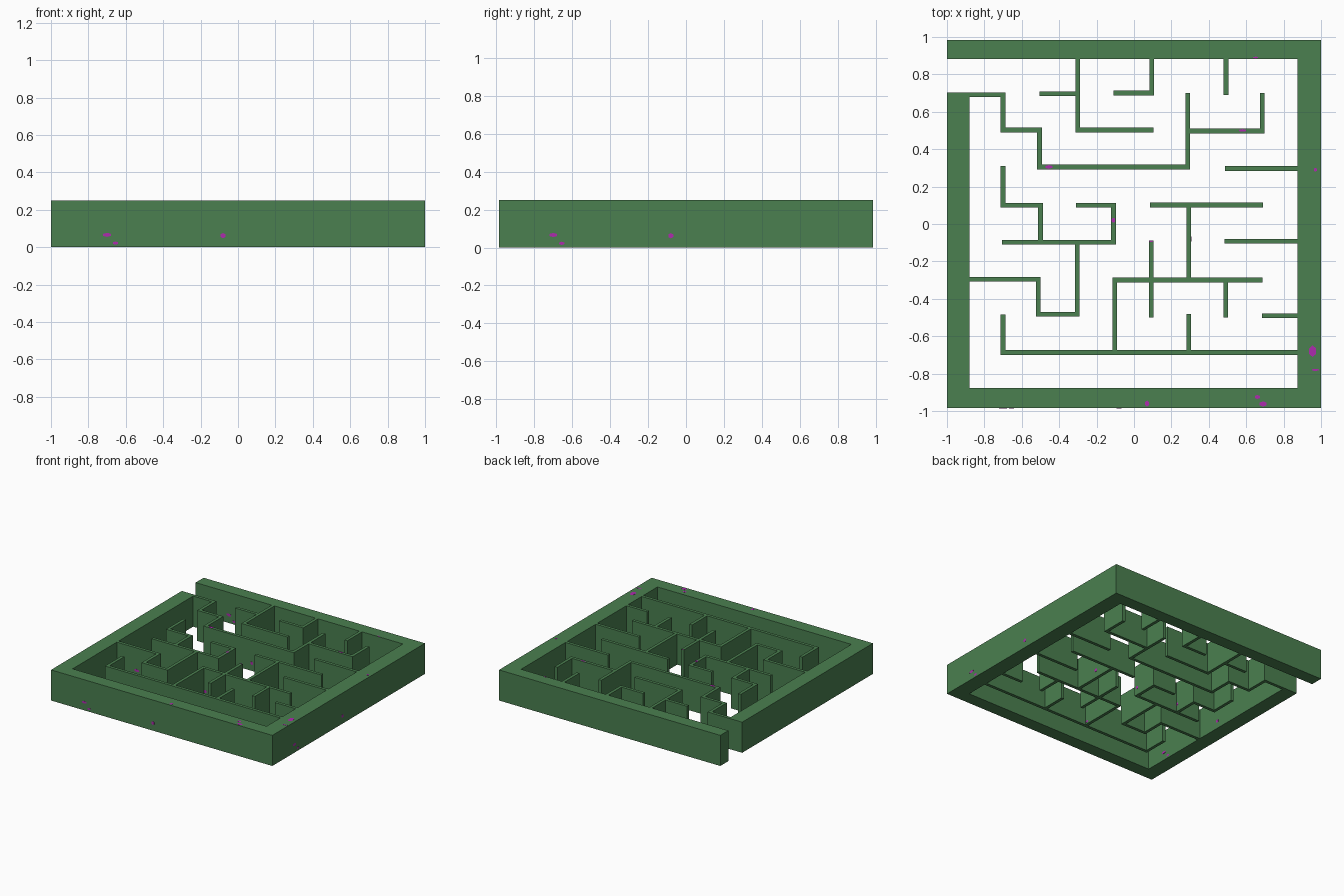
import bpy, bmesh, math
from mathutils import Vector, Matrix

if "Cube" in bpy.data.objects:
    bpy.data.objects.remove(bpy.data.objects["Cube"])

H = 0.25      # hedge height
T = 0.0125    # half thickness of the inner hedges


def material(name, rgb):
    m = bpy.data.materials.new(name)
    m.diffuse_color = (*rgb, 1)
    m.use_nodes = True
    m.node_tree.nodes["Principled BSDF"].inputs["Base Color"].default_value = m.diffuse_color
    return m


leaf = material("hedge green", (0.069, 0.214, 0.08))
petal = material("flower magenta", (0.42, 0.025, 0.42))


def finish(name, bm, mat):
    bmesh.ops.recalc_face_normals(bm, faces=bm.faces)
    me = bpy.data.meshes.new(name)
    bm.to_mesh(me)
    bm.free()
    me.materials.append(mat)
    ob = bpy.data.objects.new(name, me)
    bpy.context.collection.objects.link(ob)
    return ob


def prism(name, outline):
    """Extrude a flat outline from the ground to hedge height."""
    bm = bmesh.new()
    f = bm.faces.new([bm.verts.new((x, y, 0)) for x, y in outline])
    r = bmesh.ops.extrude_face_region(bm, geom=[f])
    top = [v for v in r["geom"] if isinstance(v, bmesh.types.BMVert)]
    bmesh.ops.translate(bm, verts=top, vec=(0, 0, H))
    return finish(name, bm, leaf)


def hedge(name, *pts):
    """Thin hedge following a right-angled path, with mitred corners."""
    p = [Vector(q) for q in pts]
    d = [(b - a).normalized() for a, b in zip(p, p[1:])]
    n = [Vector((-v.y, v.x)) * T for v in d]
    off = [n[0]] + [a + b for a, b in zip(n, n[1:])] + [n[-1]]
    left = [q + o for q, o in zip(p, off)]
    right = [q - o for q, o in zip(p, off)]
    return prism(name, left + right[::-1])


# Thick outer hedge with the entrance gap at the upper left
prism("outer_hedge", [(-1, .985), (1, .985), (1, -.985), (-1, -.985),
                      (-1, .703), (-.88, .703), (-.88, -.878),
                      (.873, -.878), (.873, .882), (-1, .882)])

# Hedges in the back part of the maze
hedge("entrance_steps", (-.89, .6905), (-.70, .6905), (-.70, .503), (-.505, .503),
      (-.505, .305), (.288, .305), (.288, .70))
hedge("back_left_hook", (-.30, .89), (-.30, .503), (.105, .503))
hedge("back_left_spur", (-.505, .697), (-.30, .697))
hedge("back_middle_hook", (.095, .89), (.095, .70), (-.11, .70))
hedge("back_right_spur", (.492, .89), (.492, .69))
hedge("right_hook", (.288, .497), (.685, .497), (.685, .70))
hedge("right_spur_upper", (.487, .297), (.88, .297))

# Hedges in the middle
hedge("middle_left_hook", (-.70, .31), (-.70, .10), (-.50, .10), (-.50, -.097))
hedge("middle_bracket", (-.705, -.097), (-.11, -.097), (-.11, .10), (-.31, .10))
hedge("middle_right_bar", (.085, .102), (.69, .102))
hedge("middle_right_post", (.293, .102), (.293, -.295))
hedge("right_spur_middle", (.483, -.093), (.88, -.093))
hedge("centre_post", (.092, -.087), (.092, -.50))

# Hedges in the front part
hedge("front_left_loop", (-.89, -.295), (-.512, -.295), (-.512, -.483),
      (-.303, -.483), (-.303, -.097))
hedge("front_middle_hook", (.688, -.299), (-.103, -.299), (-.103, -.687))
hedge("front_middle_spur", (.49, -.299), (.49, -.50))
hedge("right_spur_lower", (.685, -.49), (.88, -.49))
hedge("front_long_bar", (-.70, -.485), (-.70, -.687), (.88, -.687))
hedge("front_post", (.293, -.48), (.293, -.687))


# Tiny flowers lying flat on the hedges, standing out by half the depth
def flower(bm, pos, w, h, rot=Matrix()):
    m = Matrix.Translation(pos) @ rot @ Matrix.Diagonal((w, h, 1, 1))
    bmesh.ops.create_cone(bm, cap_ends=True, segments=6, radius1=.5,
                          radius2=.5, depth=.0016, matrix=m)


bm = bmesh.new()
for x, y, w, h in [(.955, -.68, .042, .062), (.97, -.78, .045, .012),
                   (.66, -.925, .032, .022), (.69, -.962, .045, .028),
                   (.07, -.96, .024, .032), (.97, .29, .018, .022),
                   (-.455, .305, .045, .02), (.58, .5, .045, .014),
                   (-.11, .02, .022, .028), (.65, .89, .03, .01),
                   (.092, -.092, .022, .01)]:
    flower(bm, (x, y, H), w, h)
finish("top_flowers", bm, petal)

# The same three blooms repeat on every wall that crosses them
blooms = [(-.70, .066, .048, .022), (-.655, .022, .032, .018),
          (-.08, .062, .03, .028)]
upright = Matrix.Rotation(math.pi / 2, 4, 'X')
sideways = Matrix.Rotation(math.pi / 2, 4, 'Z') @ upright

bm = bmesh.new()
front_walls = [(-.985, (0, 1, 2)), (-.295 - T, (0, 1)), (-.299 - T, (2,)),
               (.305 - T, (2,)), (-.687 - T, (1, 2)), (.503 - T, (2,)),
               (.70 - T, (2,)), (.882, (0, 1))]
for y, picks in front_walls:
    for x, z, w, h in [blooms[i] for i in picks]:
        flower(bm, (x, y, z), w, h, upright)
finish("front_facing_flowers", bm, petal)

bm = bmesh.new()
right_walls = [(1, (0, 1, 2)), (-.88, (0, 1, 2)), (-.103 + T, (1,)),
               (.293 + T, (2,)), (-.50 + T, (2,)), (-.11 + T, (2,))]
for x, picks in right_walls:
    for y, z, w, h in [blooms[i] for i in picks]:
        flower(bm, (x, y, z), w, h, sideways)
finish("right_facing_flowers", bm, petal)
